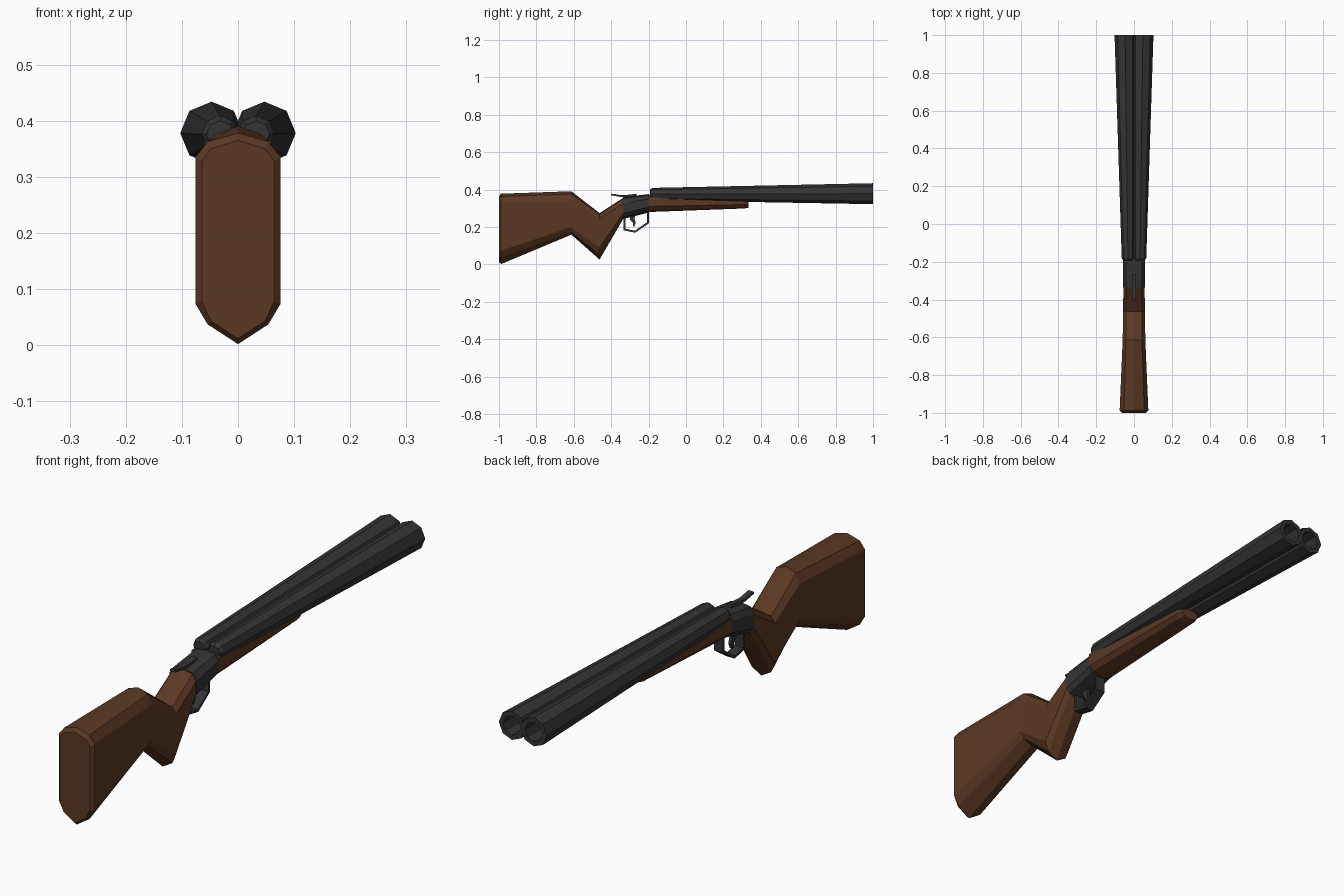
import bpy, bmesh
from math import sin, cos, pi
from mathutils import Vector

if "Cube" in bpy.data.objects:
    bpy.data.objects.remove(bpy.data.objects["Cube"])


def material(name, color):
    m = bpy.data.materials.new(name)
    m.diffuse_color = (*color, 1)
    m.use_nodes = True
    m.node_tree.nodes["Principled BSDF"].inputs["Base Color"].default_value = m.diffuse_color
    return m


WOOD = material("wood", (0.105, 0.04, 0.017))
STEEL = material("steel", (0.034, 0.034, 0.035))


def finish(name, bm, mat):
    bmesh.ops.recalc_face_normals(bm, faces=bm.faces)
    me = bpy.data.meshes.new(name)
    bm.to_mesh(me)
    bm.free()
    me.materials.append(mat)
    ob = bpy.data.objects.new(name, me)
    bpy.context.collection.objects.link(ob)
    return ob


def loft(name, rings, mat):
    """Skin a list of equal-length rings and cap both ends."""
    bm = bmesh.new()
    rows = [[bm.verts.new(p) for p in r] for r in rings]
    n = len(rows[0])
    for a, b in zip(rows, rows[1:]):
        for i in range(n):
            j = (i + 1) % n
            bm.faces.new((a[i], a[j], b[j], b[i]))
    bm.faces.new(rows[0])
    bm.faces.new(rows[-1])
    return finish(name, bm, mat)


def section(y, half, shoulder, top, t_sh, t_side, b_side, b_sh, bot):
    """Ten-sided symmetric wood/receiver cross-section."""
    right = [(shoulder, t_sh), (half, t_side), (half, b_side), (shoulder, b_sh)]
    left = [(-x, z) for x, z in reversed(right)]
    return [(x, y, z) for x, z in [(0, top)] + right + [(0, bot)] + left]


def octagon(y, x, z, r):
    return [(x + r * cos(i * pi / 4), y, z + r * sin(i * pi / 4)) for i in range(8)]


def strip(name, pts, thick, half, mat):
    """Bent flat bar following (y, z) points; thick may vary per point."""
    pts = [Vector(p) for p in pts]
    rings = []
    for i, p in enumerate(pts):
        d0 = (p - pts[i - 1]).normalized() if i else None
        d1 = (pts[i + 1] - p).normalized() if i < len(pts) - 1 else None
        d0, d1 = d0 or d1, d1 or d0
        t = (d0 + d1).normalized()
        n = Vector((-t.y, t.x)) * thick[i] / 2 / max(0.4, t.dot(d1))
        a, b = p + n, p - n
        rings.append([(-half, *a), (half, *a), (half, *b), (-half, *b)])
    return loft(name, rings, mat)


# Butt stock with bevelled butt plate and grip
loft("stock", [
    section(-1.0, .064, .048, .365, .350, .328, .078, .043, .012),
    section(-.988, .076, .054, .378, .363, .335, .074, .037, .002),
    section(-.613, .060, .042, .391, .376, .340, .200, .175, .159),
    section(-.462, .058, .042, .274, .268, .245, .090, .050, .026),
    section(-.335, .056, .040, .356, .349, .325, .275, .257, .245),
], WOOD)

# Receiver block
loft("receiver", [
    section(-.337, .058, .042, .359, .352, .327, .273, .254, .243),
    section(-.300, .058, .042, .364, .357, .333, .281, .262, .252),
    section(-.197, .058, .042, .376, .370, .350, .307, .288, .278),
], STEEL)

# Fore-end under the barrels
loft("fore_end", [
    section(-.200, .059, .042, .372, .370, .362, .310, .290, .280),
    section(.310, .046, .032, .346, .345, .340, .320, .306, .299),
    section(.335, .038, .026, .344, .343, .338, .322, .310, .303),
], WOOD)

# Twin flared barrels with open bores
for side, label in ((-1, "left"), (1, "right")):
    loft(label + "_barrel", [
        octagon(-.193, side * .032, .376, .024),
        octagon(-.180, side * .032, .376, .033),
        octagon(1.0, side * .047, .378, .056),
        octagon(1.0, side * .047, .378, .038),
        octagon(.75, side * .046, .378, .034),
    ], STEEL)

# Top opening lever
strip("top_lever", [(-.400, .374), (-.345, .365), (-.300, .366), (-.265, .372)],
      [.009, .010, .014, .012], .011, STEEL)

# Trigger guard loop
strip("trigger_guard",
      [(-.329, .262), (-.329, .186), (-.272, .175), (-.204, .222), (-.204, .290)],
      [.010] * 5, .019, STEEL)

# Trigger
strip("trigger", [(-.285, .268), (-.288, .243), (-.276, .222), (-.281, .202)],
      [.030, .024, .013, .007], .007, STEEL)
